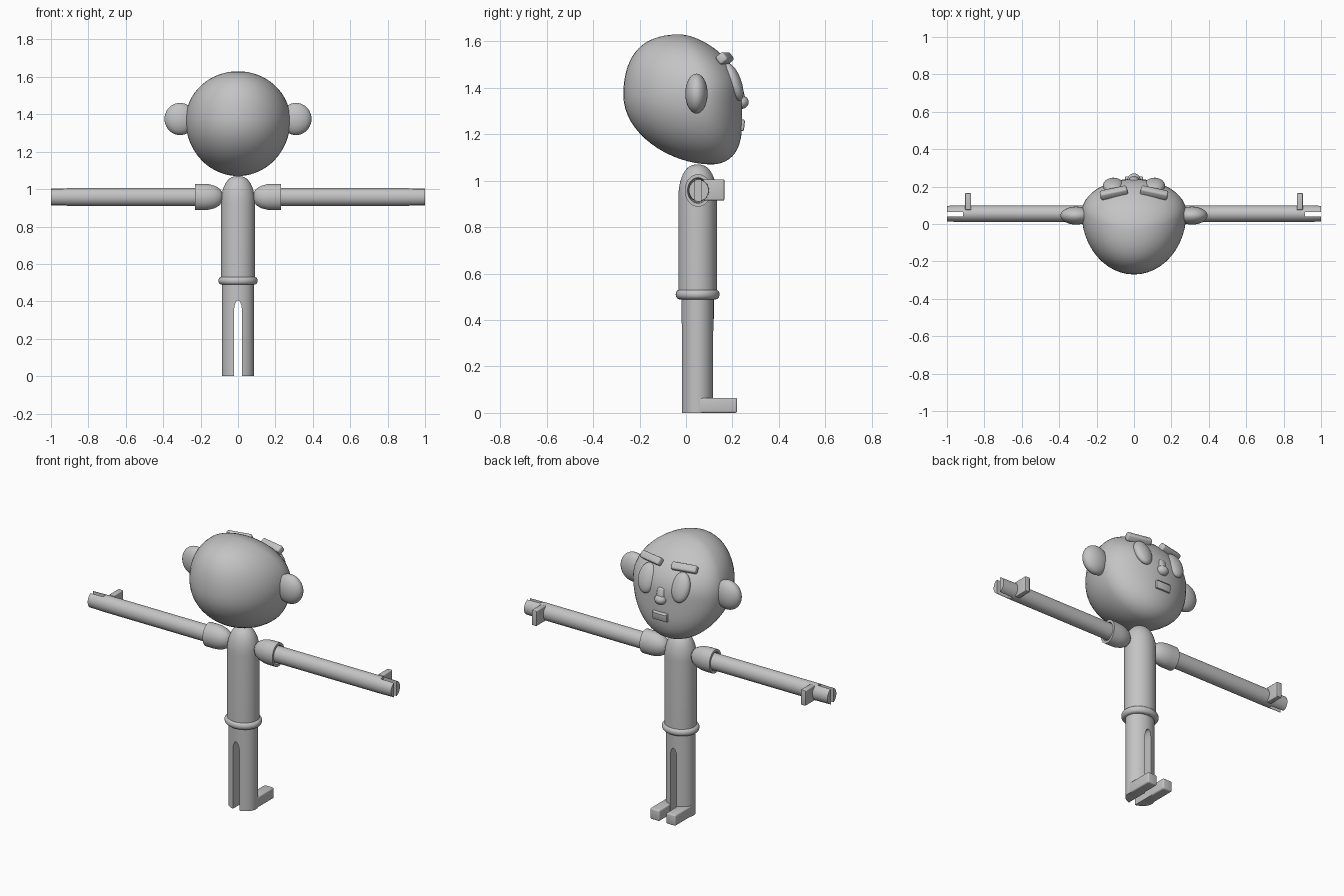
import bpy, bmesh, math
from mathutils import Matrix, Vector

if "Cube" in bpy.data.objects:
    bpy.data.objects.remove(bpy.data.objects["Cube"])

grey = bpy.data.materials.new("plain_grey")
grey.diffuse_color = (0.55, 0.55, 0.55, 1)
grey.use_nodes = True
grey.node_tree.nodes["Principled BSDF"].inputs["Base Color"].default_value = grey.diffuse_color
parts, cutters = [], []


def finish(name, bm, mirror=False, bevel=0, cutter=None):
    bmesh.ops.recalc_face_normals(bm, faces=bm.faces)
    me = bpy.data.meshes.new(name)
    bm.to_mesh(me)
    bm.free()
    me.materials.append(grey)
    ob = bpy.data.objects.new(name, me)
    bpy.context.collection.objects.link(ob)
    if bevel:
        m = ob.modifiers.new("bevel", 'BEVEL')
        m.width, m.segments = bevel, 3
    if cutter:
        m = ob.modifiers.new("cut", 'BOOLEAN')
        m.operation, m.object, m.solver = 'DIFFERENCE', cutter, 'EXACT'
    if mirror:
        m = ob.modifiers.new("mirror", 'MIRROR')
        m.use_mirror_merge = False
    parts.append(ob)
    return ob


def as_cutter(ob):
    parts.remove(ob)
    cutters.append(ob)
    ob.hide_render = True
    return ob


def place(bm, loc, size, rot=(0, 0, 0)):
    r = Matrix.Rotation(rot[2], 4, 'Z') @ Matrix.Rotation(rot[1], 4, 'Y') @ Matrix.Rotation(rot[0], 4, 'X')
    bm.transform(Matrix.Translation(loc) @ r @ Matrix.Diagonal((*size, 1)))


def box(name, loc, size, rot=(0, 0, 0), **kw):
    bm = bmesh.new()
    bmesh.ops.create_cube(bm, size=1)
    place(bm, loc, size, rot)
    return finish(name, bm, **kw)


def ball(name, loc, radii, rot=(0, 0, 0), **kw):
    bm = bmesh.new()
    bmesh.ops.create_uvsphere(bm, u_segments=32, v_segments=20, radius=1)
    place(bm, loc, radii, rot)
    return finish(name, bm, **kw)


def lathe(name, profile, centre, sx, sy, along_x=False, n=40, **kw):
    """Revolve (distance, radius) pairs around z or x; sx, sy squash the section."""
    bm = bmesh.new()
    rings = []
    for d, r in profile:
        ring = []
        for i in range(n):
            a = 2 * math.pi * i / n
            u, v = r * sx * math.cos(a), r * sy * math.sin(a)
            p = Vector((d, u, v)) if along_x else Vector((u, v, d))
            ring.append(bm.verts.new(p + Vector(centre)))
        rings.append(ring)
    for a, b in zip(rings, rings[1:]):
        for i in range(n):
            bm.faces.new((a[i], a[(i + 1) % n], b[(i + 1) % n], b[i]))
    bm.faces.new(rings[0])
    bm.faces.new(rings[-1])
    return finish(name, bm, **kw)


# Head: a sphere reshaped into an egg, narrow behind, full at the jaw
bm = bmesh.new()
bmesh.ops.create_uvsphere(bm, u_segments=48, v_segments=32, radius=1)
for v in bm.verts:
    x, y, z = v.co
    depth = 0.18 if y > 0 else 0.33
    if y > 0 and -0.999 < z < 0:
        y *= math.sqrt((1 - abs(z) ** 3) / (1 - z * z))
    shift = -0.09 * z * z if z > 0 else 0.05 * z * z
    v.co = (0.28 * x, 0.06 + shift + depth * y, 1.37 + (0.26 if z > 0 else 0.30) * z)
finish("head", bm)

# Face and ears
ball("ear", (0.31, 0.045, 1.375), (0.083, 0.048, 0.086), mirror=True)
ball("eye", (0.11, 0.205, 1.425), (0.056, 0.033, 0.085), (math.radians(20), 0, 0), mirror=True)
box("eyebrow", (0.108, 0.167, 1.527), (0.148, 0.043, 0.043),
    (math.radians(38), 0, math.radians(-12)), mirror=True, bevel=0.011)
box("nose_bridge", (0, 0.228, 1.362), (0.05, 0.05, 0.095), (math.radians(14), 0, 0), bevel=0.018)
ball("nose_tip", (0, 0.238, 1.338), (0.035, 0.032, 0.029))

# Mouth: a small frame with a sunken centre
bm = bmesh.new()
bmesh.ops.create_cube(bm, size=1)
place(bm, (0, 0.23, 1.24), (0.098, 0.044, 0.05), (math.radians(-6), 0, 0))
bmesh.ops.bevel(bm, geom=bm.edges[:], offset=0.007, segments=2, affect='EDGES', profile=0.5)
bm.faces.ensure_lookup_table()
front = max(bm.faces, key=lambda f: f.calc_center_median().y)
bmesh.ops.inset_individual(bm, faces=[front], thickness=0.007, depth=0)
bmesh.ops.translate(bm, verts=front.verts[:], vec=(0, -0.012, 0))
finish("mouth", bm)

# Torso with domed shoulders
dome = [(0.93 + 0.14 * math.sin(t), 0.09 * max(0.02, math.cos(t)) ** 0.8)
        for t in [math.pi / 2 * i / 10 for i in range(11)]]
lathe("torso", [(0.49, 0.09)] + dome, (0, 0.05, 0), 1, 0.92)

# Waistband
band = [(0.51 + 0.021 * math.sin(t), 0.086 + 0.019 * math.cos(t))
        for t in [math.pi * (i / 10 - 0.5) for i in range(11)]]
lathe("waistband", band, (0, 0.05, 0), 1, 0.9)

# Legs: one oval column split by an arched slot
bm = bmesh.new()
arch = [(-0.021, -0.1), (0.021, -0.1)]
arch += [(0.021 * math.cos(t), 0.35 + 0.055 * math.sin(t))
         for t in [math.pi * i / 12 for i in range(13)]]
f = bm.faces.new([bm.verts.new((x, -0.2, z)) for x, z in arch])
ext = bmesh.ops.extrude_face_region(bm, geom=[f])
bmesh.ops.translate(bm, vec=(0, 0.6, 0),
                    verts=[g for g in ext["geom"] if isinstance(g, bmesh.types.BMVert)])
slot = as_cutter(finish("leg_slot_cutter", bm))
lathe("legs", [(0, 0.085), (0.5, 0.085)], (0, 0.05, 0), 1, 0.82, cutter=slot)

# Feet
box("foot", (0.053, 0.128, 0.0325), (0.062, 0.184, 0.065), mirror=True, bevel=0.008)

# Sleeves: rounded at the shoulder, hollow at the cuff
sleeve = [(0.08, 0.008), (0.085, 0.027), (0.10, 0.046), (0.125, 0.06), (0.155, 0.068),
          (0.18, 0.07), (0.23, 0.07), (0.23, 0.055), (0.20, 0.05)]
lathe("sleeve", sleeve, (0, 0.052, 0.958), 0.82, 1, along_x=True, mirror=True)

# Arms, notched at the end into two fingers
notch = as_cutter(box("finger_gap_cutter", (0.98, 0.052, 0.958), (0.13, 0.026, 0.3)))
lathe("arm", [(0.17, 0.048), (0.9, 0.048), (1.0, 0.046)], (0, 0.055, 0.958), 0.92, 1,
      along_x=True, n=32, mirror=True, cutter=notch)

# Thumbs
box("thumb", (0.887, 0.12, 0.96), (0.032, 0.09, 0.09), mirror=True, bevel=0.004)

# Apply modifiers, smooth the shading and remove the cutters
for ob in parts:
    bpy.ops.object.select_all(action='DESELECT')
    ob.select_set(True)
    bpy.context.view_layer.objects.active = ob
    bpy.ops.object.convert(target='MESH')
    bpy.ops.object.shade_smooth_by_angle(angle=math.radians(40))
for c in cutters:
    bpy.data.objects.remove(c)
